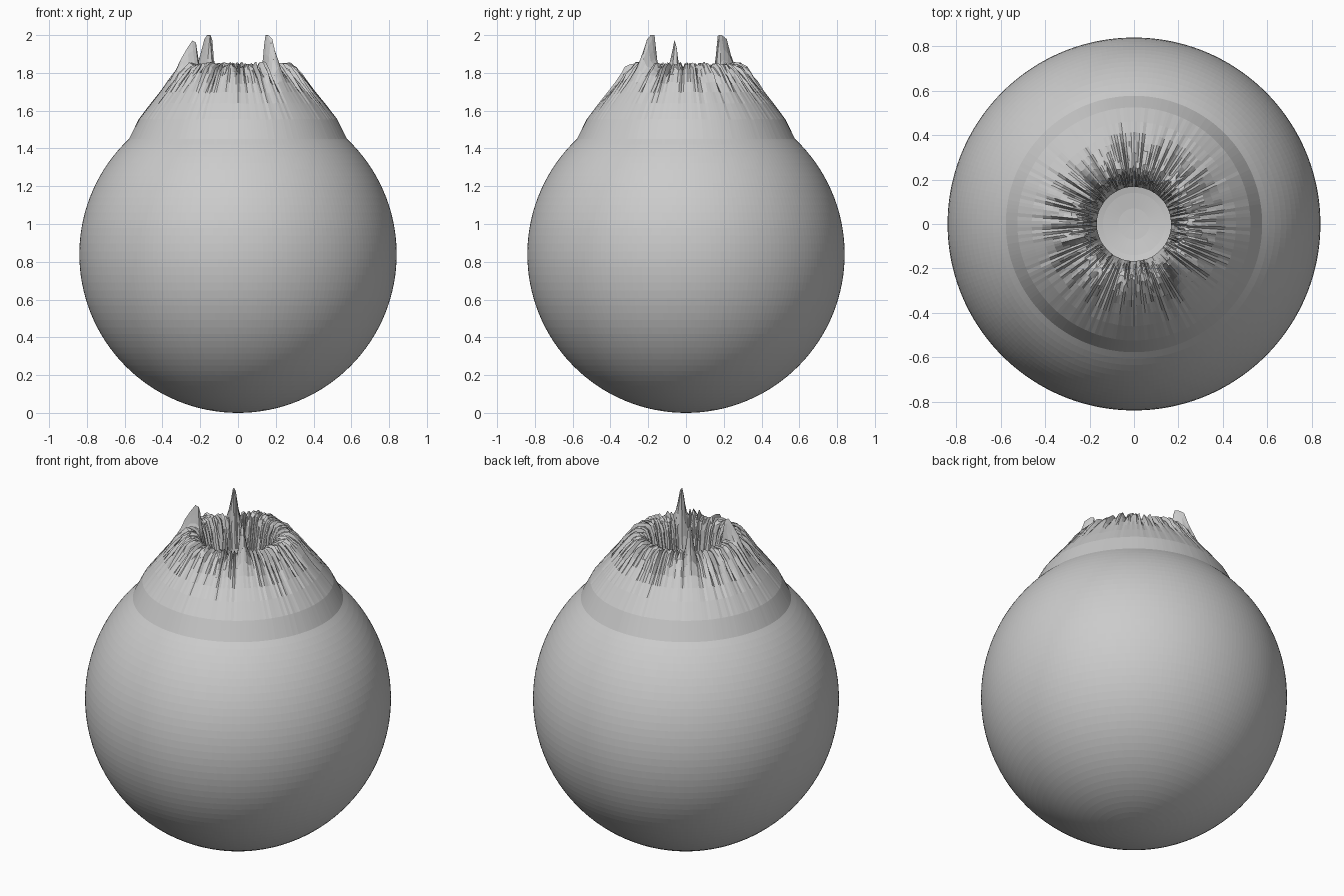
import bpy, bmesh, math, random

if "Cube" in bpy.data.objects:
    bpy.data.objects.remove(bpy.data.objects["Cube"])

random.seed(4)
SEG = 200
R, CZ = 0.84, 0.84          # outer ball
RI = 0.77                   # hollow inside

# Rings: (radius, height, jaggedness, spike share)
rings = []
for i in range(1, 49):      # round body up to the shoulder
    a = -math.pi / 2 + i / 48 * (math.pi / 2 + math.asin(0.61 / R))
    rings.append((R * math.cos(a), CZ + R * math.sin(a), 0, 0))
rings += [                  # sloping neck, torn rim, throat
    (0.525, 1.555, 0.03, 0), (0.46, 1.64, 0.10, 0), (0.41, 1.70, 0.25, 0),
    (0.37, 1.75, 0.5, 0.04), (0.335, 1.795, 0.8, 0.18), (0.305, 1.825, 1.0, 0.4),
    (0.275, 1.848, 1.0, 0.68), (0.245, 1.85, 0.9, 0.97), (0.225, 1.835, 0.9, 1.0),
    (0.208, 1.79, 0.8, 0.35), (0.195, 1.73, 0.6, 0), (0.182, 1.66, 0.35, 0),
    (0.167, 1.58, 0.05, 0)]
for i in range(1, 32):      # hollow interior, top to bottom
    a0 = math.acos(0.167 / RI)
    a = a0 - i / 32 * (a0 + math.pi / 2)
    rings.append((RI * math.cos(a), CZ + RI * math.sin(a), 0, 0))

# Random folds around the rim
fold = [random.random() ** 3 for _ in range(SEG)]
wob = [random.uniform(-1, 1) for _ in range(SEG)]
soft = [sum(wob[(j + k) % SEG] for k in range(-3, 4)) / 7 for j in range(SEG)]

# Three tall torn spikes: angle, height, angular width
spikes = [(math.radians(194), 0.12, 0.07), (math.radians(-49), 0.18, 0.10),
          (math.radians(130), 0.18, 0.10)]


def spike_at(t):
    h = 0
    for a, height, w in spikes:
        d = abs((t - a + math.pi) % (2 * math.pi) - math.pi)
        h = max(h, height * max(0, 1.15 - d / w))
    return h


bm = bmesh.new()
grid = []
for r, z, jag, share in rings:
    row = []
    for j in range(SEG):
        t = 2 * math.pi * j / SEG
        s = spike_at(t)
        calm = 0.3 if s > 0 else 1
        rr = r + jag * calm * (0.012 * wob[j] + 0.02 * soft[j])
        zz = z - jag * calm * 0.035 * fold[j] + jag * 0.012 * soft[j]
        if jag > 0.3:       # extra tearing near the lip
            rr += jag * calm * random.uniform(-0.008, 0.008)
            zz += jag * calm * random.uniform(-0.008, 0.008)
        zz = min(2.0, zz + share * s)
        row.append(bm.verts.new((rr * math.cos(t), rr * math.sin(t), zz)))
    grid.append(row)
for a, b in zip(grid, grid[1:]):
    for j in range(SEG):
        k = (j + 1) % SEG
        bm.faces.new((a[j], a[k], b[k], b[j]))

# Close the outer and inner bottoms
for row, z, flip in ((grid[0], 0, True), (grid[-1], CZ - RI, False)):
    c = bm.verts.new((0, 0, z))
    for j in range(SEG):
        k = (j + 1) % SEG
        bm.faces.new((c, row[k], row[j]) if flip else (c, row[j], row[k]))

bm.normal_update()
mesh = bpy.data.meshes.new("torn_round_vessel")
bm.to_mesh(mesh)
bm.free()
vessel = bpy.data.objects.new("torn_round_vessel", mesh)
bpy.context.collection.objects.link(vessel)

# Plain grey
grey = bpy.data.materials.new("light_grey")
grey.diffuse_color = (0.6, 0.6, 0.6, 1)
grey.use_nodes = True
grey.node_tree.nodes["Principled BSDF"].inputs["Base Color"].default_value = grey.diffuse_color
mesh.materials.append(grey)
